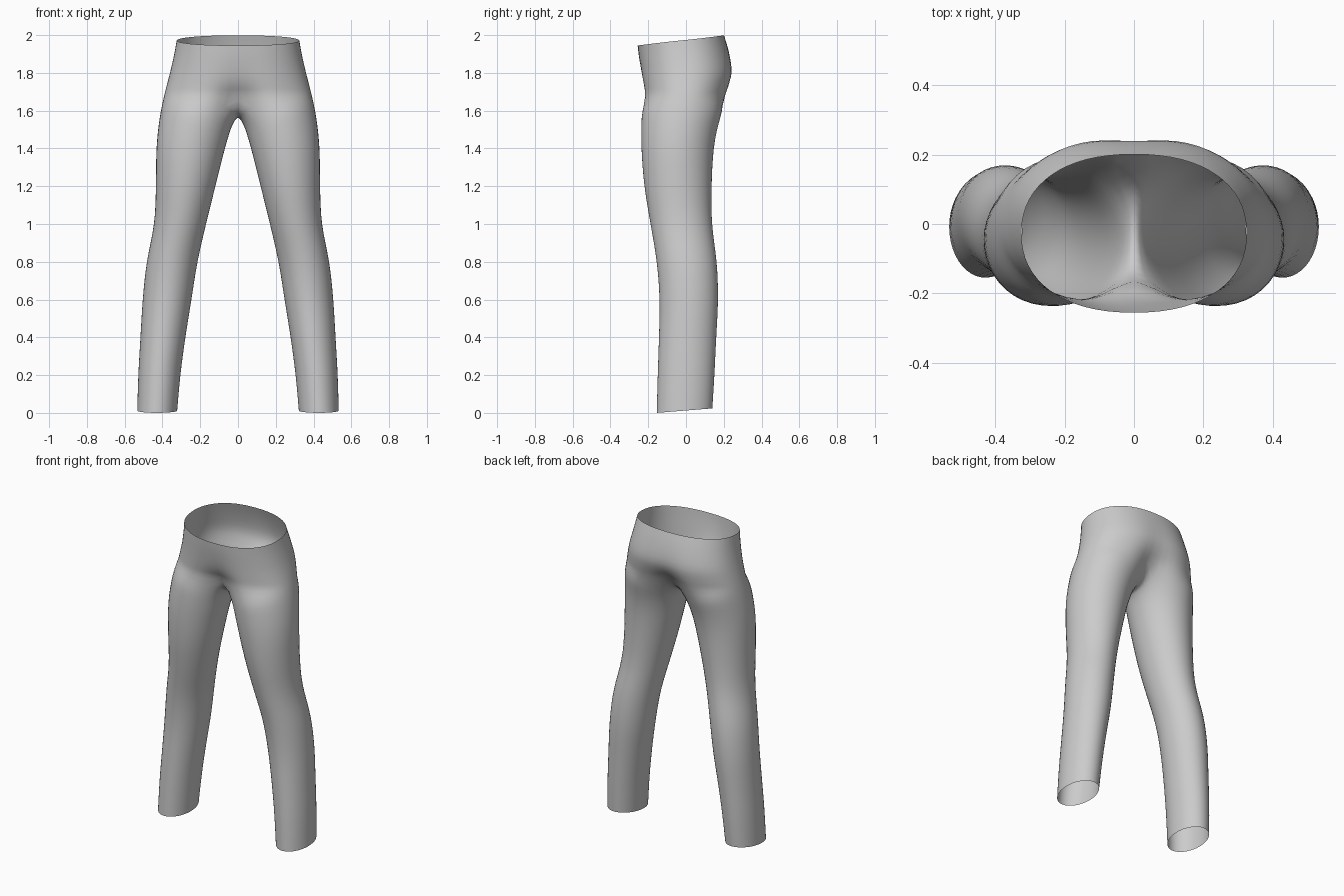
import bpy, bmesh, math

cube = bpy.data.objects.get("Cube")
if cube:
    bpy.data.objects.remove(cube)

cloth = bpy.data.materials.new("light grey cloth")
cloth.use_nodes = True
GREY = (0.6, 0.6, 0.6, 1)
cloth.diffuse_color = GREY
cloth.node_tree.nodes["Principled BSDF"].inputs["Base Color"].default_value = GREY

# Measures by height: z, outer x, inner x, front y, back y
SECTIONS = [
    (0.0, .535, .322, -.157, .140), (0.2, .53, .305, -.152, .153),
    (0.4, .518, .278, -.145, .162), (0.6, .507, .245, -.140, .174),
    (0.8, .487, .215, -.155, .167), (1.0, .442, .168, -.190, .137),
    (1.2, .436, .118, -.225, .137), (1.4, .436, .068, -.240, .147),
    (1.5, .427, .038, -.240, .165), (1.6, .412, .005, -.237, .197),
    (1.7, .388, .0, -.236, .235), (1.8, .362, .0, -.246, .257),
    (1.9, .338, .0, -.255, .238), (2.0, .322, .0, -.260, .202)]
HALF = 8       # steps from the side to the centre line
INNER = 5      # points on the inside of each leg
TURN = math.radians(135)


def measure(z):
    z = min(max(z, 0), 2)
    for a, b in zip(SECTIONS, SECTIONS[1:]):
        if z <= b[0]:
            t = (z - a[0]) / (b[0] - a[0])
            return [p + (q - p) * t for p, q in zip(a, b)][1:]


def rounded(v, power):
    return math.copysign(abs(v) ** power, v)


def pelvis_row(z, notch, tilt=0):
    """Half ring from front centre, round the side, to back centre."""
    row = []
    for i in range(-HALF, HALF + 1):
        a = i / HALF * math.pi / 2
        zz = z + tilt * math.sin(a)
        xo, _, yf, yb = measure(zz)
        x = xo * rounded(math.cos(a), 0.88) if abs(i) < HALF else 0
        dent = 1 - notch * math.exp(-(x / 0.08) ** 2)
        y = (yf + yb) / 2 + (yb - yf) / 2 * rounded(math.sin(a), 0.9) * dent
        row.append((x, y, zz))
    return row


def leg_row(z, drop=0, lean=0):
    """Closed ring; drop lowers the inside of the leg, lean tips the hem."""
    outer = [i / HALF * TURN for i in range(-HALF, HALF + 1)]
    step = (2 * math.pi - 2 * TURN) / (INNER + 1)
    angles = outer + [TURN + step * j for j in range(1, INNER + 1)]
    row = []
    for a in angles:
        zz = z - drop * ((1 - math.cos(a)) / 2) ** 2 + lean * math.sin(a)
        xo, xi, yf, yb = measure(zz)
        x = (xo + xi) / 2 + (xo - xi) / 2 * math.cos(a)
        y = (yf + yb) / 2 + (yb - yf) / 2 * math.sin(a)
        row.append((x, y, zz))
    return row


def crotch_seam(back, front, bottom):
    """Centre line dipping between the legs, from back to front."""
    points = []
    for j in range(1, INNER + 1):
        a = math.pi * j / (INNER + 1)
        y = (back[1] + front[1]) / 2 + (back[1] - front[1]) / 2 * math.cos(a)
        points.append((0, y, back[2] - (back[2] - bottom) * math.sin(a)))
    return points


# Rows from waist to hem
rows = [pelvis_row(z, n, t) for z, n, t in [
    (1.972, 0, .027), (1.92, .01, .02), (1.86, .03, .01), (1.80, .06, 0),
    (1.75, .12, 0), (1.71, .24, 0), (1.68, .38, 0)]]
rows[-1] += crotch_seam(rows[-1][-1], rows[-1][0], 1.58)
rows += [leg_row(z, d) for z, d in [
    (1.62, .10), (1.55, .085), (1.46, .05), (1.36, .02)]]
rows += [leg_row(1.25 - 0.1 * k) for k in range(12)]
rows.append(leg_row(0.012, lean=0.012))

# Skin the rows
bm = bmesh.new()
verts = [[bm.verts.new(p) for p in row] for row in rows]
for up, low in zip(verts, verts[1:]):
    n = len(up)
    closed = n == len(low) and n > 2 * HALF + 1
    for i in range(n if closed else n - 1):
        k = (i + 1) % n
        bm.faces.new((up[i], low[i], low[k], up[k]))
mesh = bpy.data.meshes.new("trousers")
bm.to_mesh(mesh)
bm.free()
mesh.materials.append(cloth)
trousers = bpy.data.objects.new("trousers", mesh)
bpy.context.collection.objects.link(trousers)

# Mirror the half and smooth it
mirror = trousers.modifiers.new("other_half", 'MIRROR')
mirror.use_clip = True
mirror.merge_threshold = 0.002
smooth = trousers.modifiers.new("smooth", 'SUBSURF')
smooth.levels = smooth.render_levels = 1
for face in mesh.polygons:
    face.use_smooth = True
